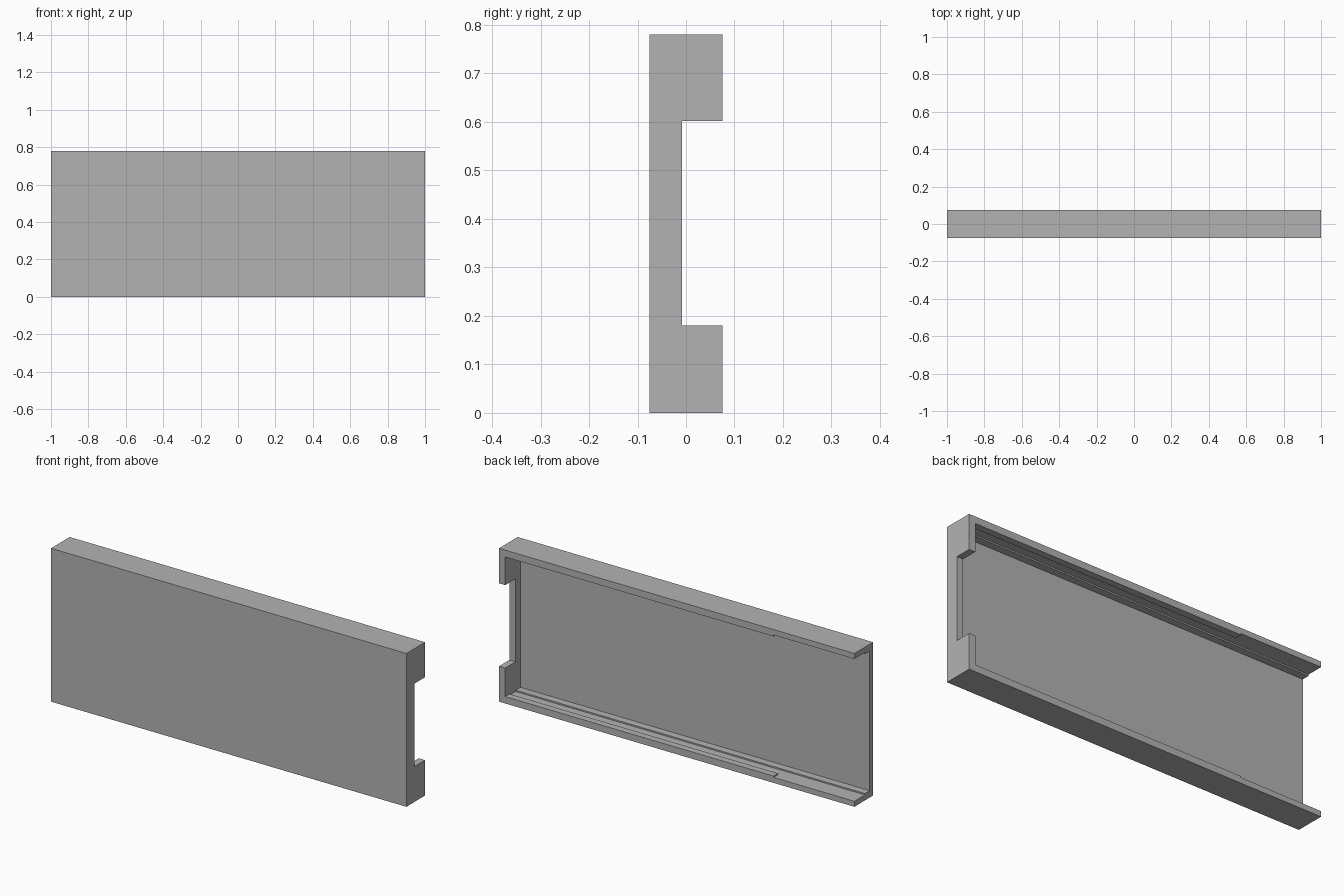
import bpy
import bmesh

default = bpy.data.objects.get("Cube")
if default:
    bpy.data.objects.remove(default, do_unlink=True)

# Main dimensions
HEIGHT, HALF_DEPTH = 0.78, 0.075
PLATE_Y = -0.048      # inner surface of the front plate
SHELF_Y = -0.01       # front shelf ends here
LIP_Y = 0.04          # rear lip starts here
THIN, THICK = 0.028, 0.035
END_X = 0.965         # inner surface of the end wall
LIP_END = -0.545      # rear lips stop short of the open end

grey = bpy.data.materials.new("plain grey")
grey.use_nodes = True
colour = (0.45, 0.45, 0.45, 1)
grey.diffuse_color = colour
grey.node_tree.nodes["Principled BSDF"].inputs["Base Color"].default_value = colour


def prism(name, profile, x0, x1):
    """Extrude a (y, z) profile along x."""
    bm = bmesh.new()
    face = bm.faces.new([bm.verts.new((x0, y, z)) for y, z in profile])
    out = bmesh.ops.extrude_face_region(bm, geom=[face])
    moved = [v for v in out["geom"] if isinstance(v, bmesh.types.BMVert)]
    bmesh.ops.translate(bm, vec=(x1 - x0, 0, 0), verts=moved)
    bmesh.ops.recalc_face_normals(bm, faces=bm.faces)
    mesh = bpy.data.meshes.new(name)
    bm.to_mesh(mesh)
    bm.free()
    mesh.materials.append(grey)
    obj = bpy.data.objects.new(name, mesh)
    bpy.context.collection.objects.link(obj)
    return obj


def rect(y0, y1, z0, z1):
    return [(y0, z0), (y1, z0), (y1, z1), (y0, z1)]


def cut(target, cutter):
    """Subtract the cutter and remove it."""
    cutter.hide_render = True
    mod = target.modifiers.new("cut", "BOOLEAN")
    mod.operation = "DIFFERENCE"
    mod.solver = "EXACT"
    mod.object = cutter
    bpy.context.view_layer.objects.active = target
    bpy.ops.object.modifier_apply(modifier=mod.name)
    bpy.data.objects.remove(cutter, do_unlink=True)


# Outer block
tray = prism("open_ended_tray", rect(-HALF_DEPTH, HALF_DEPTH, 0, HEIGHT), -1, 1)

# Cavity with a shelf, a slide groove and a rear lip, mirrored top to bottom
lower = [(PLATE_Y, THICK), (SHELF_Y, THICK), (SHELF_Y, THIN),
         (LIP_Y, THIN), (LIP_Y, THICK), (0.2, THICK)]
upper = [(y, HEIGHT - z) for y, z in reversed(lower)]
cut(tray, prism("cavity_cutter", lower + upper, -1.1, END_X))

# Wider entry where the lips stop
cut(tray, prism("entry_cutter", rect(0, 0.2, THIN, HEIGHT - THIN), -1.1, LIP_END))

# Notch through the end wall
cut(tray, prism("notch_cutter", rect(-0.008, 0.2, 0.18, 0.602), 0.9, 1.1))
